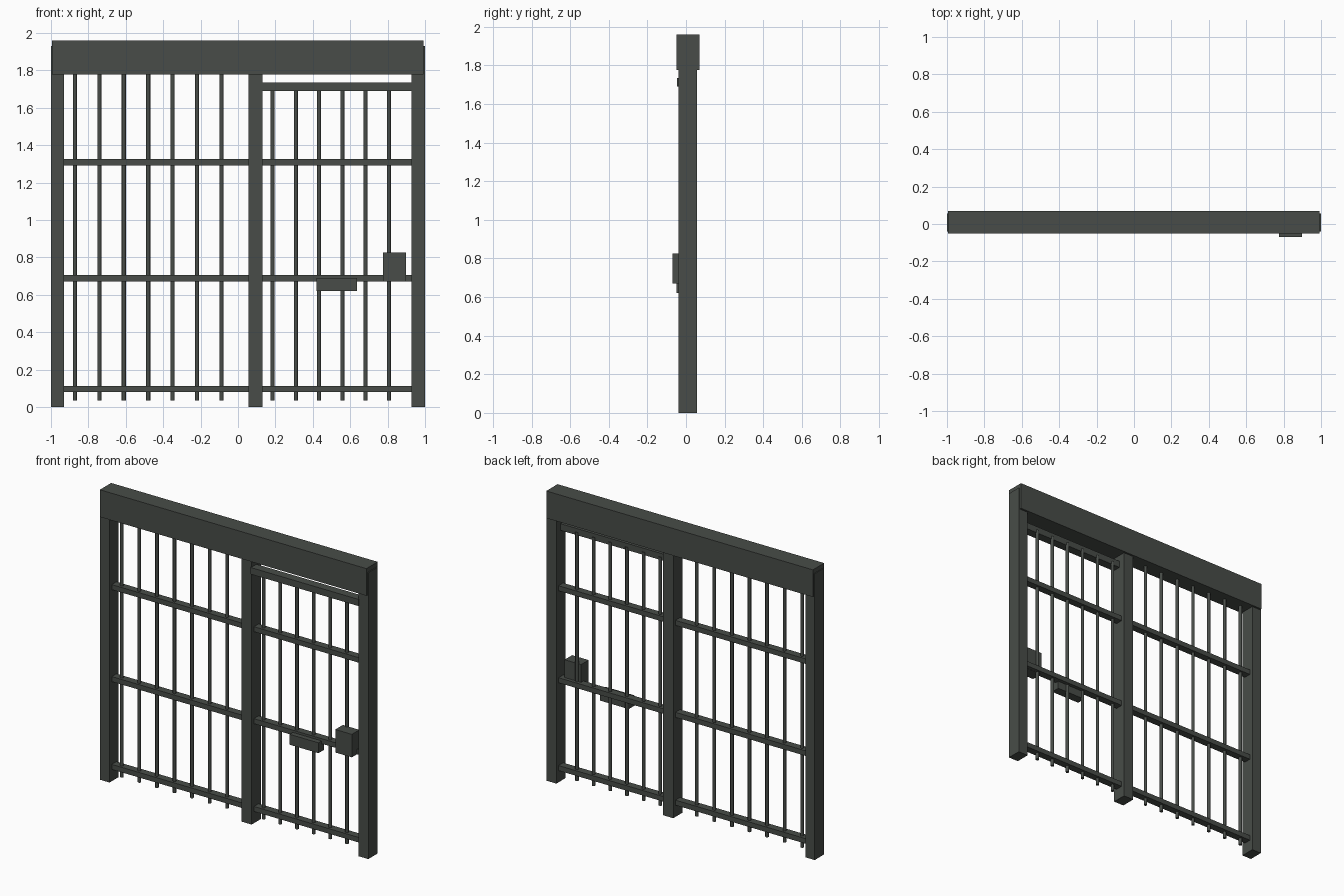
import bpy, bmesh
from mathutils import Matrix, Vector

cube = bpy.data.objects.get("Cube")
if cube:
    bpy.data.objects.remove(cube, do_unlink=True)

steel = bpy.data.materials.new("dark_grey_steel")
COLOR = (0.065, 0.073, 0.065, 1)
steel.use_nodes = True
steel.diffuse_color = COLOR
steel.node_tree.nodes["Principled BSDF"].inputs["Base Color"].default_value = COLOR


def finish(name, bm):
    mesh = bpy.data.meshes.new(name)
    bm.to_mesh(mesh)
    bm.free()
    mesh.materials.append(steel)
    obj = bpy.data.objects.new(name, mesh)
    bpy.context.collection.objects.link(obj)
    return obj


def box(name, x, y, z):
    """Box from (min, max) pairs on each axis."""
    lo, hi = Vector((x[0], y[0], z[0])), Vector((x[1], y[1], z[1]))
    bm = bmesh.new()
    bmesh.ops.create_cube(bm, size=1, matrix=Matrix.Translation((lo + hi) / 2)
                          @ Matrix.Diagonal((*(hi - lo), 1)))
    return finish(name, bm)


def bar(name, x, bottom, top):
    """Thin round upright bar."""
    bm = bmesh.new()
    bmesh.ops.create_cone(bm, cap_ends=True, segments=12, radius1=0.011, radius2=0.011,
                          depth=top - bottom,
                          matrix=Matrix.Translation((x, 0.009, (bottom + top) / 2)))
    for face in bm.faces:
        face.smooth = len(face.verts) == 4
    for edge in bm.edges:
        edge.smooth = all(f.smooth for f in edge.link_faces)
    return finish(name, bm)


# Frame: three posts under a deep header beam
POST_Y = (-0.04, 0.057)
box("right_post", (-1, -0.93), POST_Y, (0, 1.93))
box("middle_post", (0.055, 0.13), POST_Y, (0, 1.93))
box("left_post", (0.927, 1), POST_Y, (0, 1.93))
box("header_beam", (-0.995, 0.993), (-0.05, 0.07), (1.777, 1.96))

# Horizontal rails of the fixed panel and the door
for level, z in (("lower", 0.096), ("middle", 0.688), ("upper", 1.308)):
    for panel, x in (("panel", (-0.94, 0.06)), ("door", (0.12, 0.935))):
        box(f"{panel}_{level}_rail", x, (-0.016, 0.034), (z - 0.017, z + 0.017))

# Upright bars
for i in range(7):
    bar(f"panel_bar_{i + 1}", -0.872 + i * 0.1307, 0.035, 1.79)
for i in range(6):
    bar(f"door_bar_{i + 1}", 0.185 + i * 0.1243, 0.035, 1.71)

# Door top rail, lock box and food tray
box("door_top_rail", (0.125, 0.93), (-0.047, 0.012), (1.69, 1.735))
box("lock_box", (0.775, 0.898), (-0.07, 0.01), (0.67, 0.825))
box("food_tray", (0.42, 0.635), (-0.05, 0.01), (0.62, 0.69))
